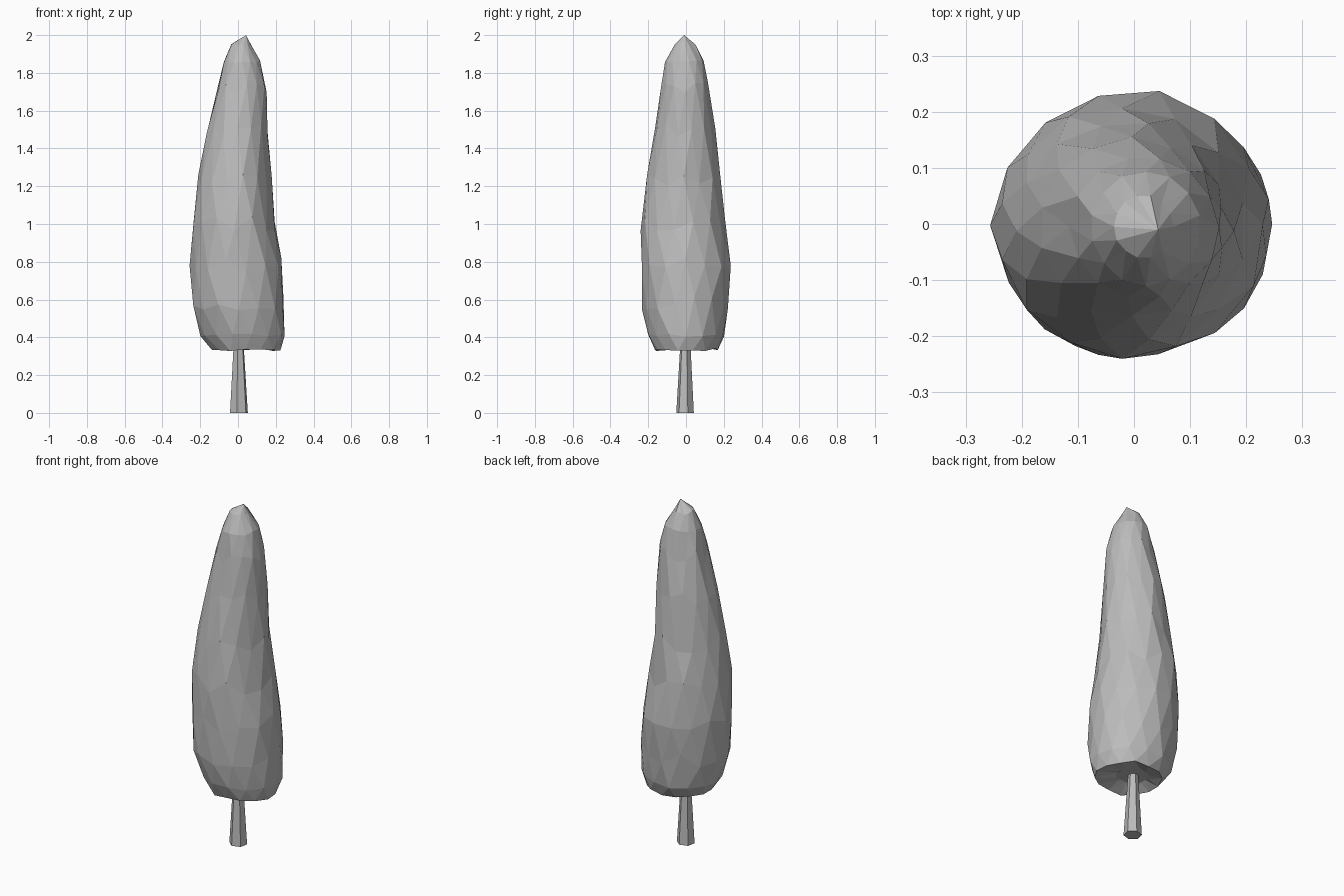
import bpy, bmesh, math, random

random.seed(4)
cube = bpy.data.objects.get("Cube")
if cube:
    bpy.data.objects.remove(cube, do_unlink=True)

grey = bpy.data.materials.new("plain grey")
grey.use_nodes = True
grey.diffuse_color = (0.5, 0.5, 0.5, 1)
grey.node_tree.nodes["Principled BSDF"].inputs["Base Color"].default_value = (0.5, 0.5, 0.5, 1)


def add_object(name, bm):
    bmesh.ops.recalc_face_normals(bm, faces=bm.faces)
    mesh = bpy.data.meshes.new(name)
    bm.to_mesh(mesh)
    bm.free()
    mesh.materials.append(grey)
    obj = bpy.data.objects.new(name, mesh)
    bpy.context.collection.objects.link(obj)
    return obj


def ring(bm, bounds, z, sides, turn=0.0, wobble=0.0, lift=0.0):
    """Elliptical ring of vertices filling the bounds (x0, x1, y0, y1)."""
    x0, x1, y0, y1 = bounds
    verts = []
    for i in range(sides):
        a = 2 * math.pi * (i + turn) / sides
        r = 1.01 + random.uniform(-wobble, wobble)
        x = (x0 + x1) / 2 + (x1 - x0) / 2 * r * math.cos(a)
        y = (y0 + y1) / 2 + (y1 - y0) / 2 * r * math.sin(a)
        verts.append(bm.verts.new((x, y, z + random.uniform(-lift, lift))))
    return verts


# Foliage: staggered rings, joined by triangles, leaning towards +x at the tip
SIDES = 14
PROFILE = [
    (0.36, (-0.08, 0.10, -0.08, 0.08)),
    (0.335, (-0.14, 0.22, -0.17, 0.165)),
    (0.41, (-0.20, 0.245, -0.20, 0.20)),
    (0.58, (-0.237, 0.245, -0.233, 0.22)),
    (0.78, (-0.25, 0.23, -0.24, 0.235)),
    (1.00, (-0.235, 0.193, -0.233, 0.207)),
    (1.24, (-0.205, 0.172, -0.205, 0.18)),
    (1.50, (-0.165, 0.157, -0.165, 0.152)),
    (1.72, (-0.112, 0.148, -0.132, 0.12)),
    (1.86, (-0.075, 0.118, -0.108, 0.093)),
    (1.945, (-0.035, 0.07, -0.06, 0.05)),
]
bm = bmesh.new()
rings = []
for k, (z, bounds) in enumerate(PROFILE):
    middle = 2 < k < 9
    rings.append(ring(bm, bounds, z, SIDES, 0.5 * (k % 2),
                      0.025 if k > 1 else 0.04, 0.04 if middle else 0.008))
for k in range(len(rings) - 1):
    low, up = rings[k], rings[k + 1]
    for i in range(SIDES):
        j = (i + 1) % SIDES
        if k % 2 == 0:
            bm.faces.new((low[i], low[j], up[i]))
            bm.faces.new((up[i], low[j], up[j]))
        else:
            bm.faces.new((low[i], up[j], up[i]))
            bm.faces.new((low[i], low[j], up[j]))
tip = bm.verts.new((0.043, -0.01, 2.0))
for i in range(SIDES):
    bm.faces.new((rings[-1][i], rings[-1][(i + 1) % SIDES], tip))
bm.faces.new(rings[0])
add_object("foliage", bm)

# Trunk: tapered six-sided post
bm = bmesh.new()
foot = ring(bm, (-0.044, 0.054, -0.052, 0.042), 0.0, 6, 0.3)
head = ring(bm, (-0.021, 0.027, -0.027, 0.021), 0.42, 6, 0.3)
for i in range(6):
    j = (i + 1) % 6
    bm.faces.new((foot[i], foot[j], head[j], head[i]))
bm.faces.new(foot)
bm.faces.new(head)
add_object("trunk", bm)
